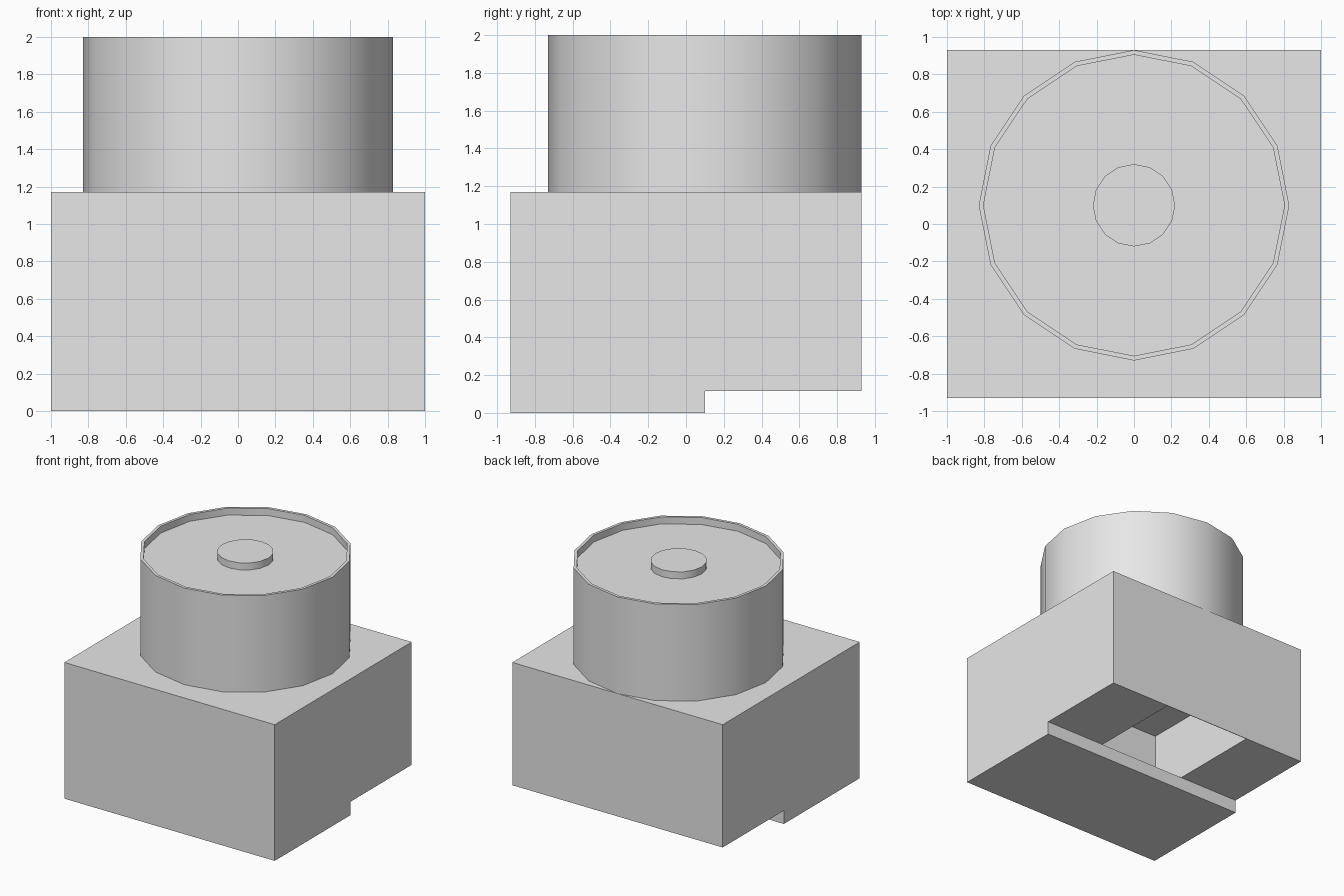
import bpy, bmesh, math
from mathutils import Matrix

default = bpy.data.objects.get("Cube")
if default:
    bpy.data.objects.remove(default, do_unlink=True)

AXIS_Y = 0.10      # barrel axis, also the edge of the bottom lip
SIDES = 16

grey = bpy.data.materials.new("light grey")
grey.use_nodes = True
colour = (0.8, 0.8, 0.8, 1.0)
grey.diffuse_color = colour
grey.node_tree.nodes["Principled BSDF"].inputs["Base Color"].default_value = colour


def finish(name, bm):
    bmesh.ops.recalc_face_normals(bm, faces=bm.faces)
    mesh = bpy.data.meshes.new(name)
    bm.to_mesh(mesh)
    bm.free()
    mesh.materials.append(grey)
    obj = bpy.data.objects.new(name, mesh)
    bpy.context.collection.objects.link(obj)
    return obj


def extrude_x(name, profile, half_width):
    """Extrude a (y, z) outline symmetrically along x."""
    bm = bmesh.new()
    face = bm.faces.new([bm.verts.new((-half_width, y, z)) for y, z in profile])
    geom = bmesh.ops.extrude_face_region(bm, geom=[face])["geom"]
    verts = [g for g in geom if isinstance(g, bmesh.types.BMVert)]
    bmesh.ops.translate(bm, verts=verts, vec=(2 * half_width, 0, 0))
    return finish(name, bm)


def turned(name, rings):
    """Stack (radius, z) rings around the barrel axis and cap both ends."""
    bm = bmesh.new()
    loops = []
    for r, z in rings:
        circle = bmesh.ops.create_circle(
            bm, segments=SIDES, radius=r, matrix=Matrix.Translation((0, AXIS_Y, z)))
        loops.append(circle["verts"])
    for a, b in zip(loops, loops[1:]):
        for i in range(SIDES):
            j = (i + 1) % SIDES
            bm.faces.new((a[i], a[j], b[j], b[i]))
    bm.faces.new(loops[0])
    bm.faces.new(loops[-1])
    obj = finish(name, bm)
    bpy.ops.object.select_all(action="DESELECT")
    obj.select_set(True)
    bpy.context.view_layer.objects.active = obj
    bpy.ops.object.shade_smooth_by_angle(angle=math.radians(30))
    return obj


# Housing block with a lip under its front half
STEP, TOP, DEPTH = 0.115, 1.17, 0.93
housing = extrude_x("housing", [(-DEPTH, 0), (AXIS_Y, 0), (AXIS_Y, STEP),
                                (DEPTH, STEP), (DEPTH, TOP), (-DEPTH, TOP)], 1.0)

# Pocket in the underside, running forward above the lip
cutter = extrude_x("pocket_cutter", [(-0.23, STEP), (AXIS_Y, STEP), (AXIS_Y, 0.05),
                                     (0.925, 0.05), (0.925, 0.65), (-0.23, 0.65)], 0.42)
cutter.hide_render = True
cut = housing.modifiers.new("pocket", "BOOLEAN")
cut.operation = "DIFFERENCE"
cut.solver = "EXACT"
cut.object = cutter
bpy.ops.object.select_all(action="DESELECT")
housing.select_set(True)
bpy.context.view_layer.objects.active = housing
bpy.ops.object.modifier_apply(modifier=cut.name)
bpy.data.objects.remove(cutter, do_unlink=True)

# Barrel with a thin raised rim, and the button in its recessed top
FLOOR = 1.94
turned("barrel", [(0.83, TOP), (0.83, 2.0), (0.805, 2.0), (0.805, FLOOR)])
turned("centre_button", [(0.22, FLOOR), (0.22, 2.0)])
